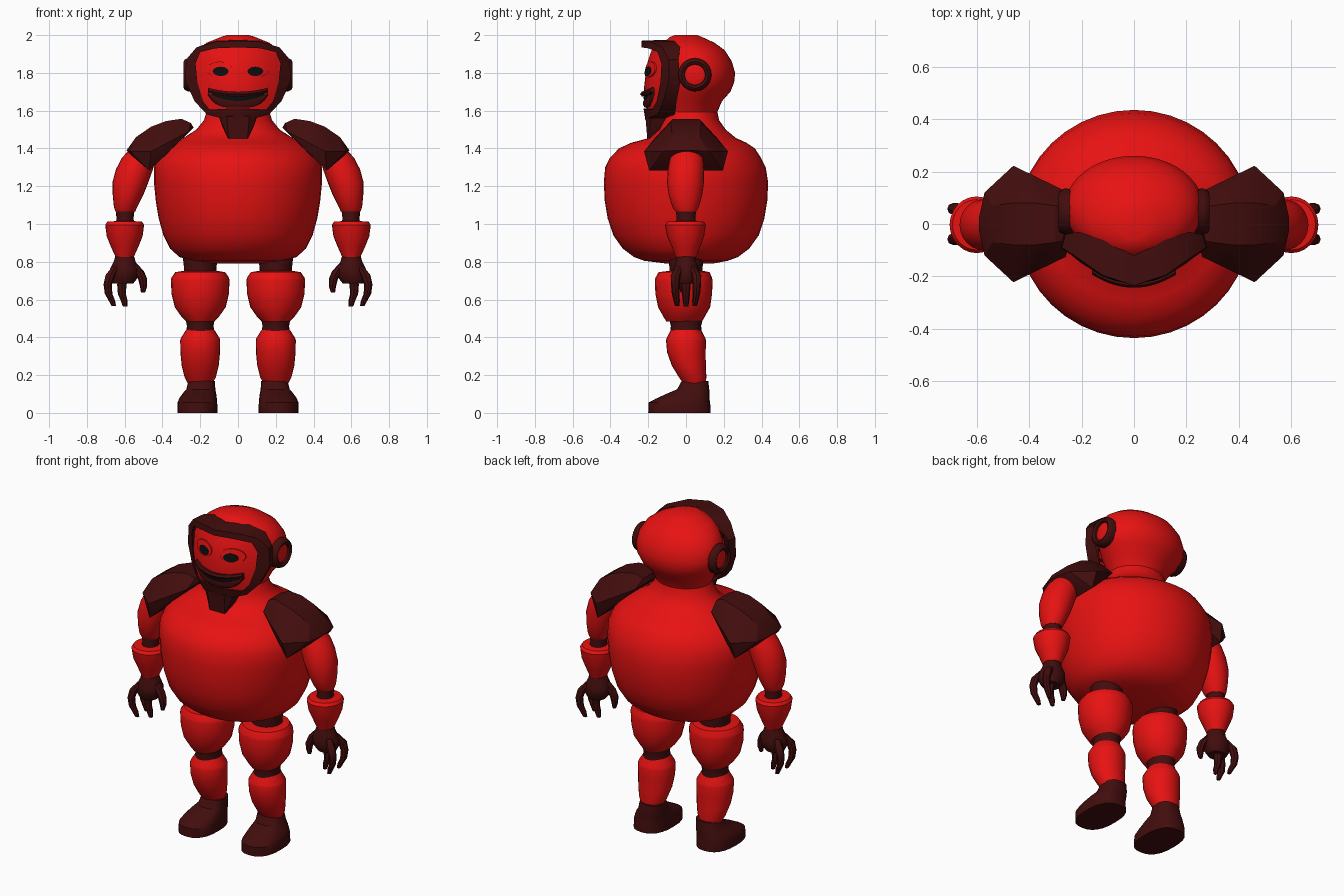
import bpy, bmesh, math
from mathutils import Matrix


def material(name, rgb):
    m = bpy.data.materials.new(name)
    m.diffuse_color = (*rgb, 1)
    return m


RED = material("bright red", (0.8, 0.006, 0.006))
DARK = material("dark maroon", (0.055, 0.004, 0.004))
BLACK = material("black", (0.004, 0.004, 0.004))


def finish(name, bm, mat, mirror=False, angle=35):
    bmesh.ops.remove_doubles(bm, verts=bm.verts, dist=0.0001)
    bmesh.ops.recalc_face_normals(bm, faces=bm.faces)
    me = bpy.data.meshes.new(name)
    bm.to_mesh(me)
    bm.free()
    me.materials.append(mat)
    me.shade_smooth()
    me.set_sharp_from_angle(angle=math.radians(angle))
    ob = bpy.data.objects.new(name, me)
    bpy.context.collection.objects.link(ob)
    if mirror:
        ob.modifiers.new("mirror", 'MIRROR').use_mirror_merge = False
    return ob


def bridge(bm, rings, closed=True):
    for a, b in zip(rings, rings[1:]):
        n = len(a)
        for i in range(n if closed else n - 1):
            j = (i + 1) % n
            bm.faces.new((a[i], a[j], b[j], b[i]))


def loft(name, rows, mat, mirror=True, n=24, power=1.0, angle=35):
    """Stack of ellipses, each row = z, centre x, centre y, radius x, radius y."""
    bm = bmesh.new()
    rings = []
    for z, cx, cy, rx, ry in rows:
        ring = []
        for k in range(n):
            a = 2 * math.pi * k / n
            c, s = math.cos(a), math.sin(a)
            ring.append(bm.verts.new((cx + rx * math.copysign(abs(c) ** power, c),
                                      cy + ry * math.copysign(abs(s) ** power, s), z)))
        rings.append(ring)
    bridge(bm, rings)
    bm.faces.new(rings[0])
    bm.faces.new(rings[-1])
    return finish(name, bm, mat, mirror, angle)


def hull(name, pts, mat, mirror=False, angle=35):
    bm = bmesh.new()
    for p in pts:
        bm.verts.new(p)
    res = bmesh.ops.convex_hull(bm, input=bm.verts)
    junk = {e for e in res["geom_interior"] if isinstance(e, bmesh.types.BMVert)}
    bmesh.ops.delete(bm, geom=list(junk), context='VERTS')
    return finish(name, bm, mat, mirror, angle)


# Torso and head, one smooth turned body
loft("torso", [
    (0.79, 0, 0.02, 0.12, 0.12), (0.805, 0, 0, 0.24, 0.22), (0.825, 0, 0, 0.31, 0.275),
    (0.87, 0, 0, 0.36, 0.335), (0.94, 0, 0, 0.395, 0.385), (1.03, 0, 0, 0.42, 0.415),
    (1.12, 0, 0, 0.435, 0.43), (1.22, 0, 0, 0.445, 0.435), (1.30, 0, -0.003, 0.445, 0.425),
    (1.35, 0, -0.003, 0.425, 0.40), (1.40, 0, 0.005, 0.385, 0.36), (1.43, 0, 0.015, 0.34, 0.305),
    (1.455, 0, 0.035, 0.29, 0.23), (1.50, 0, 0.03, 0.22, 0.18), (1.55, 0, 0.02, 0.18, 0.155),
    (1.60, 0, 0.02, 0.165, 0.145)], RED, False, 40, angle=60)
loft("head", [
    (1.59, 0, 0.02, 0.165, 0.145), (1.65, 0, 0.03, 0.195, 0.16), (1.70, 0, 0.05, 0.235, 0.185),
    (1.75, 0, 0.06, 0.26, 0.195), (1.80, 0, 0.06, 0.265, 0.20), (1.86, 0, 0.05, 0.255, 0.193),
    (1.92, 0, 0.035, 0.22, 0.17), (1.96, 0, 0.015, 0.165, 0.135), (1.99, 0, 0, 0.09, 0.085),
    (2.0, 0, 0, 0.06, 0.06)], RED, False, 40, angle=60)

# Face frame: inner lip, outer front edge and back edge of one half
HALF = [
    ((0, -.235, 1.935), (0, -.235, 1.97), (0, -.12, 1.975)),
    ((.12, -.20, 1.93), (.12, -.195, 1.965), (.12, -.06, 1.97)),
    ((.20, -.15, 1.91), (.22, -.125, 1.935), (.21, -.03, 1.935)),
    ((.225, -.13, 1.85), (.275, -.09, 1.87), (.262, -.04, 1.87)),
    ((.215, -.135, 1.75), (.28, -.09, 1.76), (.265, -.03, 1.76)),
    ((.185, -.155, 1.65), (.23, -.12, 1.65), (.21, -.05, 1.65)),
    ((.15, -.18, 1.605), (.165, -.15, 1.58), (.15, -.06, 1.58)),
    ((.07, -.215, 1.61), (.09, -.20, 1.56), (.09, -.09, 1.56)),
    ((0, -.225, 1.612), (0, -.215, 1.55), (0, -.09, 1.55))]
LOOP = HALF + [tuple((-x, y, z) for x, y, z in row) for row in HALF[-2:0:-1]]
bm = bmesh.new()
loops = [[bm.verts.new(row[k]) for row in LOOP] for k in range(3)]
recess = [bm.verts.new((r[0][0], r[0][1] + 0.08, r[0][2])) for r in LOOP]
bridge(bm, [recess] + loops)
finish("face_frame", bm, DARK)


def face_y(x, z):
    return -0.222 + 2.0 * x * x + 1.0 * (z - 1.72) ** 2


def face_patch(name, outline, centre, mat, offset, mirror=False):
    """Plate that follows the curved face, with a rim running back into it."""
    bm = bmesh.new()
    cx, cz = centre
    rings = [[bm.verts.new((x, face_y(x, z) + 0.012, z)) for x, z in outline]]
    for k in (1, 0.75, 0.5, 0.25):
        ring = []
        for x, z in outline:
            px, pz = cx + (x - cx) * k, cz + (z - cz) * k
            ring.append(bm.verts.new((px, face_y(px, pz) - offset, pz)))
        rings.append(ring)
    bridge(bm, rings)
    bm.faces.new(rings[-1])
    return finish(name, bm, mat, mirror, 50)


def ellipse(cx, cz, rx, rz, n=20):
    return [(cx + rx * math.cos(2 * math.pi * k / n), cz + rz * math.sin(2 * math.pi * k / n))
            for k in range(n)]


# Face, eyelids and eyes
face_patch("face", [(r[0][0] * 1.03, 1.77 + (r[0][2] - 1.77) * 1.03) for r in LOOP],
           (0, 1.77), RED, 0)
face_patch("eyelid", ellipse(0.098, 1.818, 0.068, 0.042), (0.098, 1.818), RED, 0.006, True)
face_patch("eye", ellipse(0.092, 1.808, 0.042, 0.025, 12), (0.092, 1.808), BLACK, 0.009, True)


def mouth_strip(name, low, high, offset, mat, half=0.16):
    bm = bmesh.new()
    rows = []
    for k in range(17):
        t = k / 8 - 1
        x, lo, hi = half * t, low(t * t), high(t * t)
        mid = (lo + hi) / 2
        rows.append([bm.verts.new((x, face_y(x, z) - o, z)) for z, o in
                     ((lo, -0.01), (lo, offset * 0.6), (mid, offset), (hi, offset * 0.6), (hi, -0.01))])
    bridge(bm, rows)
    bm.faces.new(rows[0])
    bm.faces.new(rows[-1])
    finish(name, bm, mat, angle=50)


# Mouth: two lips with a dark gap
mouth_strip("upper_lip", lambda q: 1.674 + 0.022 * q, lambda q: 1.700 + 0.022 * q, 0.022, DARK)
mouth_strip("lower_lip", lambda q: 1.616 + 0.068 * q * q, lambda q: 1.652 + 0.04 * q, 0.014, DARK)
mouth_strip("mouth_gap", lambda q: 1.645 + 0.03 * q, lambda q: 1.682 + 0.02 * q, 0.005, BLACK, 0.14)

# Chin guard
hull("chin_guard", [(s * x, y, z) for s in (-1, 1) for x, y, z in (
    (.105, -.18, 1.58), (.06, -.215, 1.57), (.085, -.165, 1.52), (.05, -.205, 1.45),
    (.10, -.06, 1.58), (.05, -.08, 1.45))], DARK)


# Ears: dark ring round a red disc
def ear_part(name, profile, mat):
    ob = loft(name, [(h, 0, 0, r, r) for h, r in profile], mat)
    ob.data.transform(Matrix.Translation((0, 0.047, 1.79)) @ Matrix.Rotation(math.pi / 2, 4, 'Y'))


ear_part("ear_ring", [(0.20, 0.085), (0.265, 0.088), (0.282, 0.08), (0.288, 0.07),
                      (0.28, 0.056), (0.262, 0.053)], DARK)
ear_part("ear_disc", [(0.22, 0.054), (0.268, 0.054), (0.274, 0.035)], RED)

# Shoulder pads
hull("shoulder_pad", [(x, s * y, z) for s in (-1, 1) for x, y, z in (
    (.235, .03, 1.51), (.25, .06, 1.535), (.30, .07, 1.557), (.26, .125, 1.49), (.38, .08, 1.545),
    (.36, .165, 1.455), (.46, .08, 1.515), (.54, .07, 1.46), (.59, .03, 1.39), (.57, .12, 1.385),
    (.46, .222, 1.385), (.42, .20, 1.37), (.47, .195, 1.283), (.43, .18, 1.32), (.555, .11, 1.355))],
     DARK, True, 28)

# Arms
loft("upper_arm", [
    (1.065, .597, 0, .052, .055), (1.09, .595, -.002, .062, .07), (1.15, .583, -.003, .08, .088),
    (1.22, .57, -.003, .095, .098), (1.29, .548, 0, .098, .096), (1.35, .525, .003, .09, .088),
    (1.41, .50, .003, .06, .07)], RED)
loft("elbow", [(0.99, .598, 0, .05, .055), (1.03, .598, 0, .045, .05), (1.09, .598, 0, .052, .055)], DARK)
loft("forearm", [
    (0.825, .60, 0, .048, .055), (0.88, .60, 0, .073, .075), (0.935, .60, -.002, .095, .098),
    (0.995, .60, -.003, .103, .108), (1.012, .60, -.003, .092, .096), (1.015, .60, 0, .05, .055)], RED)

# Hands
loft("palm", [
    (0.685, .61, 0, .055, .05), (0.72, .605, 0, .078, .07), (0.76, .60, 0, .078, .07),
    (0.80, .60, 0, .058, .055), (0.835, .60, 0, .048, .05)], DARK, n=14)


def finger(name, path, mat=DARK):
    loft(name, [(z, x, y, r, r) for x, y, z, r in path], mat, n=8)


for label, y in (("front", -0.055), ("back", 0.055)):
    finger(label + "_finger", [(.645, y * .6, .775, .02), (.675, y, .73, .026), (.69, y * 1.05, .68, .022),
                               (.685, y, .63, .02), (.668, y * .9, .595, .017), (.658, y * .85, .567, .012)])
finger("middle_finger", [(.60, 0, .72, .03), (.615, 0, .68, .025), (.615, 0, .63, .021),
                         (.603, 0, .595, .018), (.597, 0, .562, .012)])
finger("thumb", [(.555, -.01, .79, .02), (.525, -.015, .75, .027), (.505, -.018, .71, .024),
                 (.50, -.018, .67, .019), (.503, -.018, .638, .011)])

# Legs
loft("hip", [(0.70, .20, 0, .088, .09), (0.77, .20, 0, .086, .088), (0.85, .20, 0, .095, .095)], DARK)
loft("thigh", [
    (0.485, .20, -.01, .075, .095), (0.51, .20, -.01, .10, .11), (0.56, .20, -.01, .135, .138),
    (0.63, .20, -.012, .152, .15), (0.70, .20, -.012, .155, .153), (0.715, .20, -.012, .153, .15),
    (0.745, .20, -.01, .132, .135), (0.752, .20, 0, .09, .09)], RED)
loft("knee", [(0.42, .20, 0, .078, .085), (0.46, .20, 0, .07, .08), (0.50, .20, 0, .078, .09)], DARK)
loft("shin", [
    (0.155, .20, .045, .065, .06), (0.19, .20, .035, .083, .073), (0.25, .20, .015, .098, .09),
    (0.32, .20, .002, .105, .102), (0.385, .20, 0, .106, .106), (0.395, .20, 0, .103, .103),
    (0.44, .20, 0, .075, .08)], RED)

# Feet
loft("foot", [
    (0, .215, -.035, .106, .165), (0.055, .215, -.035, .105, .163), (0.075, .212, -.018, .10, .142),
    (0.10, .205, .01, .09, .115), (0.125, .197, .038, .077, .085), (0.17, .192, .048, .07, .07)],
    DARK, power=0.8)
